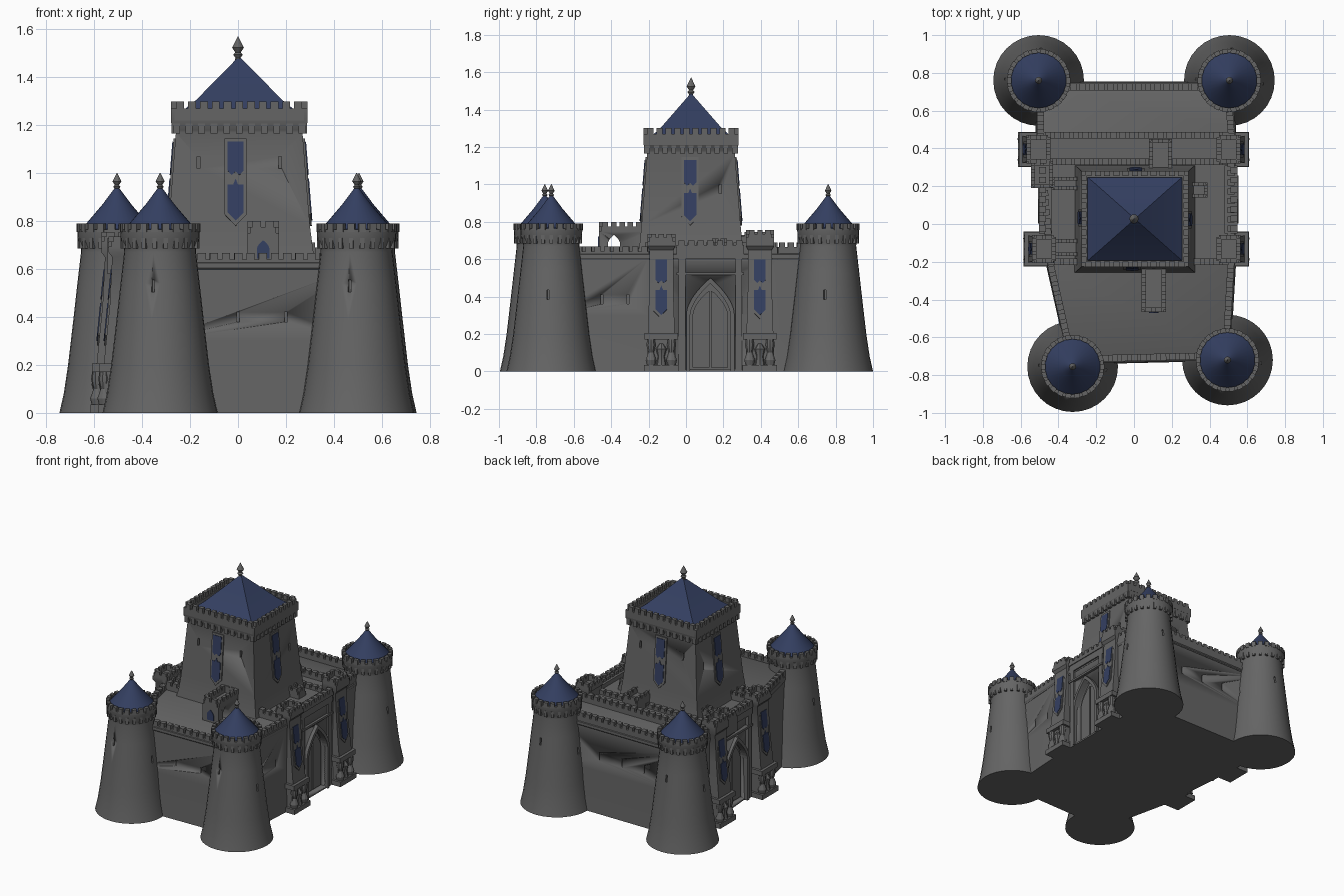
import bpy, bmesh, math
from mathutils import Vector as V

if "Cube" in bpy.data.objects:
    bpy.data.objects.remove(bpy.data.objects["Cube"])


def material(name, col):
    m = bpy.data.materials.new(name)
    m.diffuse_color = (*col, 1)
    m.use_nodes = True
    m.node_tree.nodes["Principled BSDF"].inputs["Base Color"].default_value = m.diffuse_color
    return m


STONE = material("grey stone", (0.13, 0.13, 0.13))
BLUE = material("dark blue", (0.034, 0.05, 0.12))


# ---- helpers: every part is a list of rings that get lofted and capped ----
def build(name, parts, mat, angle=30):
    bm = bmesh.new()
    for rings in parts:
        vs = [[bm.verts.new(p) for p in r] for r in rings]
        n = len(vs[0])
        for a, b in zip(vs, vs[1:]):
            for i in range(n):
                j = (i + 1) % n
                bm.faces.new((a[i], a[j], b[j], b[i]))
        bm.faces.new(vs[0][::-1])
        bm.faces.new(vs[-1])
    bmesh.ops.recalc_face_normals(bm, faces=bm.faces)
    me = bpy.data.meshes.new(name)
    bm.to_mesh(me)
    bm.free()
    me.materials.append(mat)
    me.polygons.foreach_set("use_smooth", [True] * len(me.polygons))
    me.set_sharp_from_angle(angle=math.radians(angle))
    ob = bpy.data.objects.new(name, me)
    bpy.context.collection.objects.link(ob)
    return ob


def rect(cx, cy, hx, hy, z):
    return [(cx - hx, cy - hy, z), (cx + hx, cy - hy, z), (cx + hx, cy + hy, z), (cx - hx, cy + hy, z)]


def box(x0, x1, y0, y1, z0, z1):
    c = ((x0 + x1) / 2, (y0 + y1) / 2, abs(x1 - x0) / 2, abs(y1 - y0) / 2)
    return [rect(*c, z0), rect(*c, z1)]


def lathe(cx, cy, prof, n=32):
    return [[(cx + r * math.cos(2 * math.pi * i / n), cy + r * math.sin(2 * math.pi * i / n), z)
             for i in range(n)] for r, z in prof]


def prism(pts, o, u, v, d0, d1):
    o, u, v = V(o), V(u), V(v)
    n = u.cross(v).normalized()
    return [[o + u * a + v * b + n * d for a, b in pts] for d in (d0, d1)]


def bar(c, u, hl, ht, z0, z1):
    w = V((-u.y, u.x))
    pts = [c + u * a * hl + w * b * ht for a, b in ((-1, -1), (1, -1), (1, 1), (-1, 1))]
    return [[(p.x, p.y, z) for p in pts] for z in (z0, z1)]


def battlement(p, q, z0, z1, zm, th=0.018, pitch=0.05):
    p, q = V(p), V(q)
    L, u = (q - p).length, (q - p).normalized()
    n = max(2, round(L / pitch))
    parts = [bar((p + q) / 2, u, L / 2, th, z0, z1)]
    return parts + [bar(p + (q - p) * (i + .5) / n, u, L / n * .33, th, z1 - .002, zm) for i in range(n)]


def crown(x0, x1, y0, y1, z0, z1, zm, th=0.012, pitch=0.05):
    c = [(x0, y0), (x1, y0), (x1, y1), (x0, y1)]
    return sum((battlement(c[i], c[(i + 1) % 4], z0, z1, zm, th, pitch) for i in range(4)), [])


def arch(w, h, s, n=8):
    half = [(w * (1 - (i / n) ** 1.7), s + (h - s) * i / n) for i in range(n)]
    return [(w, 0)] + half + [(0, h)] + [(-a, b) for a, b in half[::-1]] + [(-w, 0)]


def cut(ob, parts):
    c = build(ob.name + "_cutter", parts, STONE)
    c.hide_render = True
    c.display_type = 'WIRE'
    m = ob.modifiers.new("cut", 'BOOLEAN')
    m.operation, m.object, m.solver = 'DIFFERENCE', c, 'EXACT'


def banner(name, o, u, v, w, h):
    frame = [(-w, h), (-w, .13 * h), (0, 0), (w, .13 * h), (w, h)]
    a = .72 * w
    top = [(-a, .96 * h), (-a, .63 * h), (-a * .5, .58 * h), (0, .62 * h), (a * .5, .58 * h), (a, .63 * h), (a, .96 * h)]
    low = [(-a, .47 * h), (-a, .15 * h), (0, .06 * h), (a, .15 * h), (a, .47 * h), (a * .3, .47 * h), (0, .54 * h), (-a * .3, .47 * h)]
    build(name + "_frame", [prism(frame, o, u, v, -.015, .008)], STONE)
    build(name + "_cloth", [prism(top, o, u, v, .004, .012), prism(low, o, u, v, .004, .012)], BLUE)


def finial(name, x, y, z, s):
    prof = [(.014, -.02), (.010, .01), (.018, .022), (.010, .03), (.022, .048), (.016, .06), (.001, .09)]
    build(name, [lathe(x, y, [(r * s, z + h * s) for r, h in prof], 10)], STONE)


# ---- round corner towers ----
towers = {"back_left": (-.505, .76), "back_right": (.505, .76),
          "front_left": (-.325, -.755), "front_right": (.495, -.72)}
for key, (x, y) in towers.items():
    prof = [(.24, 0), (.222, .08), (.204, .2), (.183, .38), (.165, .54), (.15, .67),
            (.151, .69), (.164, .72), (.166, .765), (.14, .765), (.14, .74)]
    t = build(key + "_tower", [lathe(x, y, prof)], STONE)
    cut(t, [prism([(-.006, -.025), (.006, -.025), (.006, .025), (-.006, .025)],
                  (x, y, z), (-math.sin(a), math.cos(a), 0), (0, 0, 1), .145, .3)
            for a, z in ((-1.75, .53), (-.1, .41), (1.5, .5), (3.1, .42))])
    crenels = []
    for i in range(22):
        a = 2 * math.pi * i / 22
        d, tang = V((math.cos(a), math.sin(a))), V((-math.sin(a), math.cos(a)))
        crenels.append(bar(V((x, y)) + d * .156, tang, .015, .012, .755, .79))
        crenels.append(bar(V((x, y)) + d * .153, tang, .009, .012, .685, .73))
    build(key + "_tower_battlements", crenels, STONE)
    build(key + "_tower_roof", [lathe(x, y, [(.147, .755), (.147, .768), (.06, .87), (.004, .945)])], BLUE)
    finial(key + "_tower_finial", x, y, .925, .85)

# ---- curtain wall block ----
plan = [(-.34, -.73), (.5, -.71), (.53, -.2), (.53, .5), (.51, .74), (-.51, .74), (-.51, .45), (-.455, -.22)]


def plan_loft(levels):
    return [[(x * s, y * s, z) for x, y in plan] for s, z in levels]


body = build("castle_body", [plan_loft(((1.02, 0), (1, .3), (1, .61)))], STONE)
GATES = {"right": (1, .53), "left": (-1, -.485)}
Z = (0, 0, 1)
cuts = [prism(arch(.108, .47, .3), (wx - s * .035, .13, .012), (0, s, 0), Z, 0, .2) for s, wx in GATES.values()]
cuts += [box(x - .006, x + .006, -.8, -.70, .38, .42) for x in (0, .2)]
cuts += [box(x - .006, x + .006, .72, .8, .38, .44) for x in (-.18, 0, .18)]
cuts += [box(.5, .6, y - .006, y + .006, .36, .41) for y in (-.45, -.31)]
cut(body, cuts)
parapets = []
inset = [(x * .97, y * .98) for x, y in plan]
for i, p in enumerate(inset):
    q = inset[(i + 1) % len(inset)]
    back = max(p[1], q[1]) > .3
    parapets += battlement(p, q, .59, .665 if back else .64, .69 if back else .668)
build("wall_battlements", parapets, STONE)
build("string_course", [plan_loft(((1, .595), (1.012, .605), (1.012, .625), (1, .63)))], STONE)

# ---- raised middle hall between the two gates ----
build("middle_hall", [[[(-.44, -.21, z), (.51, -.21, z), (.51, .48, z), (-.49, .48, z)] for z in (.55, .64)]], STONE)
build("middle_hall_battlements", battlement((-.43, -.2), (.51, -.2), .62, .665, .69)
      + battlement((-.48, .47), (.51, .47), .62, .665, .69)
      + battlement((-.47, .33), (.51, .33), .62, .65, .67), STONE)

# ---- gates, buttresses and banners on both sides ----
for side, (s, wx) in GATES.items():
    u = (0, s, 0)
    build(side + "_gate_front", [box(wx - s * .05, wx + s * .012, -.05, .31, .60, .67),
                                 box(wx - s * .05, wx + s * .018, -.05, .31, .515, .53)]
          + [box(wx - s * .05, wx + s * .012, y - .018, y + .018, 0, .6) for y in (-.022, .282)], STONE)
    build(side + "_gate_battlements", battlement((wx, -.05), (wx, .31), .65, .675, .70), STONE)
    outer, inner = arch(.128, .50, .31), arch(.108, .47, .3)
    ring = [prism([outer[i], outer[i + 1], inner[i + 1], inner[i]], (wx, .13, 0), u, Z, -.02, .024)
            for i in range(len(outer) - 1)]
    build(side + "_gate_arch", ring, STONE)
    half = [p for p in arch(.095, .42, .28) if p[0] >= 0]
    leaf = [(max(a, .004), b) for a, b in half[:-1]] + [(.004, .41), (.004, 0)]
    build(side + "_gate_doors", [prism([(k * a, b) for a, b in leaf], (wx - s * .035, .13, .02), u, Z, -.005, .012)
                                 for k in (1, -1)], STONE)
    for tag, y, top in (("front", -.132, .735), ("back", .395, .755)):
        e = .61 if s > 0 else (.585 if tag == "front" else .615)   # outer reach of the plinth
        b = e - .16
        n = f"{side}_{tag}_buttress"
        build(n + "_plinth", [box(s * b, s * e, y - .092, y + .092, 0, .035),
                              box(s * b, s * (e - .03), y - .075, y + .075, .03, .18),
                              box(s * b, s * (e - .005), y - .09, y + .09, .17, .205)]
              + [lathe(s * (e - .028), y + k * .055, [(.022, .03), (.03, .06), (.016, .1), (.026, .14), (.02, .18)], 10)
                 for k in (-1, 1)]
              + [lathe(s * (e - .035), y, [(.03, .03), (.02, .08), (.032, .12), (.01, .15)], 8)], STONE)
        build(n + "_shaft", [[rect(s * (b + r) / 2, y, (r - b) / 2, h, z) for r, h, z in
                              ((e - .025, .072, .2), (e - .05, .064, .45), (e - .06, .064, .65),
                               (e - .045, .075, .67), (e - .045, .075, top - .04))]], STONE)
        build(n + "_battlements", crown(s * b, s * (e - .057), y - .063, y + .063, top - .05, top - .02, top, .012, .045), STONE)
        banner(n + "_banner", (s * (e - .034), y, .28), u, (-s * .1, 0, 1), .042, .33)

# ---- central keep ----
KX, KY = .005, .027
keep = build("keep", [[rect(KX, KY, hx, hy, z) for hx, hy, z in
                       ((.33, .295, .58), (.308, .275, .68), (.295, .265, .78), (.264, .234, 1.17),
                        (.266, .236, 1.18), (.284, .253, 1.21), (.284, .253, 1.27), (.25, .22, 1.27), (.25, .22, 1.235))]], STONE)
cut(keep, [box(KX + a - .007, KX + a + .007, KY + k * .225, KY + k * .4, 1.02, 1.07) for a in (-.17, .17) for k in (-1, 1)]
    + [box(KX + k * .26, KX + k * .4, KY + .15, KY + .164, .95, 1.0) for k in (-1, 1)])
build("keep_battlements", crown(KX - .27, KX + .27, KY - .24, KY + .24, 1.22, 1.265, 1.30, .014, .048), STONE)
corbels = []
for i in range(11):
    f = (i - 5) / 5
    for k in (-1, 1):
        corbels.append(bar(V((KX + f * .262, KY + k * .238)), V((1, 0)), .014, .014, 1.165, 1.22))
        corbels.append(bar(V((KX + k * .268, KY + f * .232)), V((0, 1)), .013, .014, 1.165, 1.22))
build("keep_corbels", corbels, STONE)
build("keep_roof", [[rect(KX, KY, hx, hy, z) for hx, hy, z in
                     ((.255, .225, 1.23), (.255, .225, 1.245), (.18, .16, 1.305), (.003, .003, 1.485))]], BLUE)
finial("keep_finial", KX - .005, KY, 1.47, 1.12)
for tag, o, u, v in (("front", (-.01, KY - .265, .78), (1, 0, 0), (0, .08, 1)),
                     ("back", (.01, KY + .265, .78), (-1, 0, 0), (0, -.08, 1)),
                     ("right", (KX + .295, .022, .78), (0, 1, 0), (-.08, 0, 1)),
                     ("left", (KX - .295, .032, .78), (0, -1, 0), (.08, 0, 1))):
    banner(f"keep_{tag}_banner", o, u, v, .046, .365)

# ---- bridges and small turrets around the keep ----
bridge = build("front_bridge", [box(.04, .17, -.465, -.2, .6, .75)], STONE)
cut(bridge, [prism(arch(.032, .115, .07), (-.1, -.385, .615), (0, 1, 0), Z, 0, .5)])
build("front_bridge_battlements", crown(.052, .158, -.453, -.23, .745, .775, .80, .012, .045), STONE)
build("front_bridge_window", [prism(arch(.026, .075, .04), (.105, -.465, .645), (1, 0, 0), Z, -.002, .005)], BLUE)
for name, x0, x1, y0, y1, top in (("back_bridge", .08, .20, .25, .45, .745), ("left_back_passage", -.44, -.26, .18, .25, .70),
                                  ("left_turret", -.545, -.43, .19, .33, .73), ("left_front_passage", -.44, -.26, -.17, -.08, .70),
                                  ("right_passage", .27, .39, .14, .22, .71)):
    build(name, [box(x0, x1, y0, y1, .58, top - .04)], STONE)
    build(name + "_battlements", crown(x0 + .01, x1 - .01, y0 + .01, y1 - .01, top - .045, top - .02, top, .01, .045), STONE)
